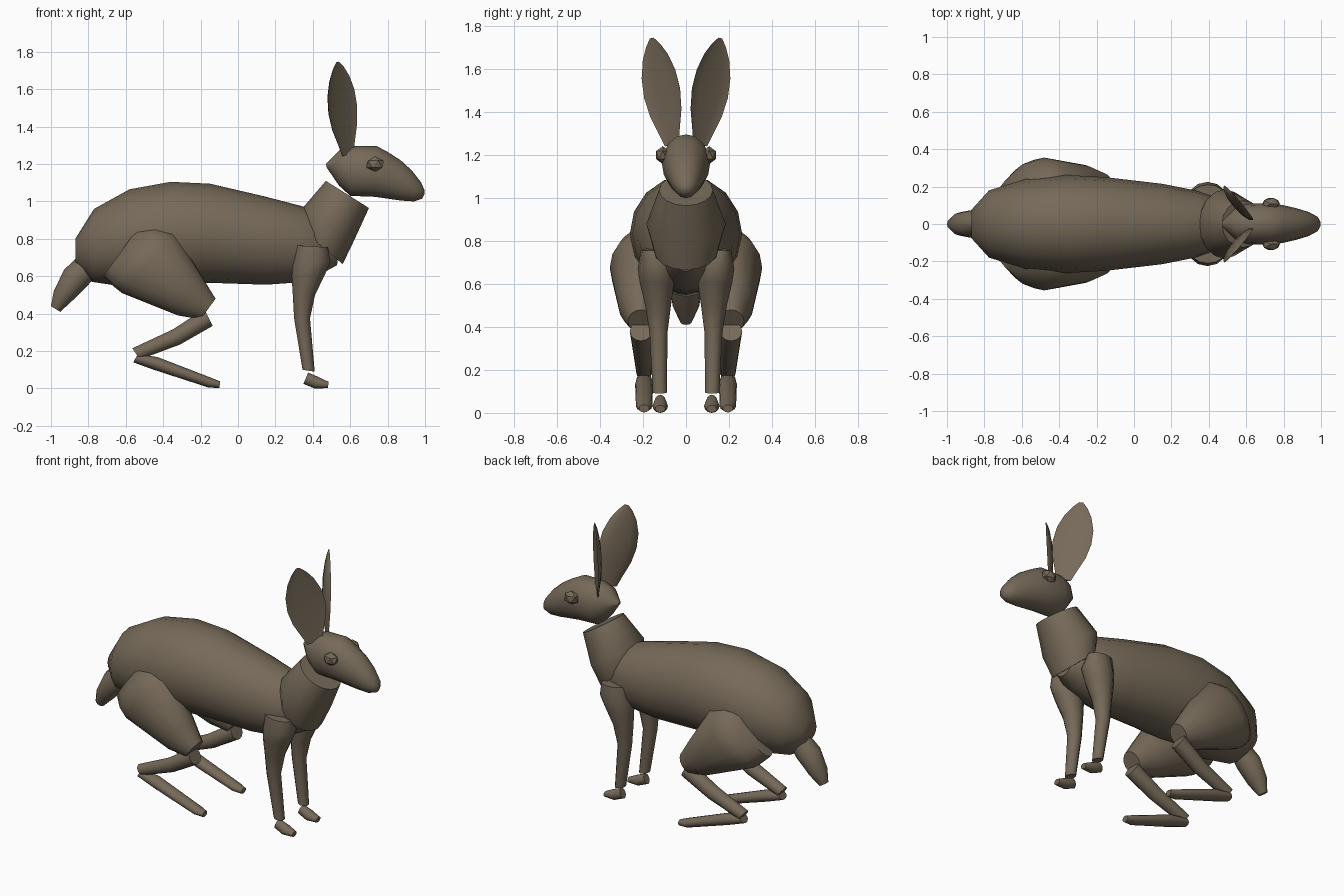
import bpy
import bmesh
from math import cos, sin, pi, radians
from mathutils import Vector

default_cube = bpy.data.objects.get("Cube")
if default_cube:
    bpy.data.objects.remove(default_cube, do_unlink=True)

# One brown fur colour for everything
fur = bpy.data.materials.new("brown_fur")
fur_colour = (0.18, 0.142, 0.098, 1)
fur.use_nodes = True
fur.diffuse_color = fur_colour
fur.node_tree.nodes["Principled BSDF"].inputs["Base Color"].default_value = fur_colour


def finish(name, bm, smooth_angle=50):
    """Turn a bmesh into a named, shaded, coloured object."""
    bmesh.ops.recalc_face_normals(bm, faces=bm.faces)
    mesh = bpy.data.meshes.new(name)
    bm.to_mesh(mesh)
    bm.free()
    mesh.materials.append(fur)
    part = bpy.data.objects.new(name, mesh)
    bpy.context.collection.objects.link(part)
    if smooth_angle:
        bpy.ops.object.select_all(action="DESELECT")
        bpy.context.view_layer.objects.active = part
        part.select_set(True)
        bpy.ops.object.shade_smooth_by_angle(angle=radians(smooth_angle))
    return part


def skin(name, loops, smooth_angle=50):
    """Bridge successive loops of points and cap both ends."""
    bm = bmesh.new()
    rows = [[bm.verts.new(point) for point in loop] for loop in loops]
    count = len(rows[0])
    for low, high in zip(rows, rows[1:]):
        for i in range(count):
            j = (i + 1) % count
            bm.faces.new((low[i], low[j], high[j], high[i]))
    bm.faces.new(rows[0])
    bm.faces.new(rows[-1])
    return finish(name, bm, smooth_angle)


def loft(name, sections, side=1, sides=16):
    """Each section: upper point (x, z), lower point (x, z), half width, y centre."""
    loops = []
    for upper_x, upper_z, lower_x, lower_z, width, *offset in sections:
        y = offset[0] * side if offset else 0
        upper = Vector((upper_x, y, upper_z))
        lower = Vector((lower_x, y, lower_z))
        centre, reach = (upper + lower) / 2, (upper - lower) / 2
        across = Vector((0, width, 0))
        angles = [2 * pi * i / sides for i in range(sides)]
        loops.append([centre + reach * cos(a) + across * sin(a) for a in angles])
    return skin(name, loops)


# Trunk, from rump to chest
loft("body", [
    (-.87, .80, -.87, .67, .075),
    (-.77, .96, -.78, .57, .18),
    (-.58, 1.065, -.58, .54, .24),
    (-.36, 1.105, -.36, .56, .262),
    (-.15, 1.095, -.15, .565, .25),
    (.15, 1.025, .15, .555, .215),
    (.36, .97, .29, .565, .18),
    (.44, .92, .44, .61, .14),
    (.54, .78, .53, .66, .07),
])

# Neck collar, leaning forward
loft("neck", [
    (.34, .85, .56, .665, .15),
    (.35, .97, .62, .79, .185),
    (.47, 1.11, .70, .965, .125),
])

# Head, from nape to nose
loft("head", [
    (.47, 1.20, .475, 1.18, .015),
    (.545, 1.275, .54, 1.085, .085),
    (.61, 1.297, .60, 1.03, .108),
    (.74, 1.297, .73, 1.025, .112),
    (.80, 1.265, .80, 1.015, .10),
    (.87, 1.22, .87, 1.005, .084),
    (.93, 1.165, .94, 1.0, .064),
    (.98, 1.10, .985, 1.015, .038),
    (.997, 1.06, .997, 1.04, .012),
])

# Stub tail, hanging back and down
loft("tail", [
    (-.84, .72, -.74, .62, .05),
    (-.93, .635, -.80, .555, .075),
    (-.985, .52, -.88, .475, .062),
    (-1, .44, -.95, .41, .028),
], sides=12)


def make_ear(side, label):
    """Tall leaf-shaped ear with a hollow facing forward and outward."""
    base = Vector((.588, .066 * side, 1.25))
    tip = Vector((.533, .16 * side, 1.745))
    axis = tip - base
    chord = Vector((-.67, .74 * side, -.2)).normalized()
    facing = axis.cross(chord).normalized()
    if facing.x < 0:
        facing.negate()
    outline = [(0, .045), (.12, .066), (.3, .1), (.48, .115),
               (.66, .108), (.82, .08), (.93, .045), (1, .012)]
    loops = []
    for t, half in outline:
        loop = []
        for i in range(12):
            a = 2 * pi * i / 12
            # The front side is pushed in to hollow the ear
            depth = sin(a) * (half * .3 if sin(a) < 0 else -half * .08)
            loop.append(base + axis * t + chord * half * cos(a) + facing * depth)
        loops.append(loop)
    skin(label + "_ear", loops, 45)


def make_eye(side, label):
    """Small faceted eye set into the side of the head."""
    bm = bmesh.new()
    bmesh.ops.create_icosphere(bm, subdivisions=1, radius=1)
    bmesh.ops.scale(bm, vec=(.052, .036, .042), verts=bm.verts)
    bmesh.ops.translate(bm, vec=(.733, .108 * side, 1.2), verts=bm.verts)
    finish(label + "_eye", bm, 0)


for side, label in ((1, "left"), (-1, "right")):
    make_ear(side, label)
    make_eye(side, label)

    # Folded hind leg
    loft(label + "_thigh", [
        (-.52, .88, -.72, .60, .085, .17),
        (-.43, .865, -.67, .55, .14, .19),
        (-.34, .84, -.62, .51, .155, .2),
        (-.20, .61, -.32, .39, .105, .21),
        (-.12, .48, -.20, .37, .06, .21),
    ], side)
    loft(label + "_shin", [
        (-.18, .425, -.135, .335, .052, .21),
        (-.35, .315, -.31, .235, .045, .2),
        (-.565, .215, -.525, .155, .036, .195),
    ], side, 12)
    loft(label + "_hind_foot", [
        (-.535, .185, -.56, .14, .034, .195),
        (-.43, .168, -.45, .1, .042, .195),
        (-.14, .056, -.16, .006, .038, .195),
        (-.095, .038, -.1, .002, .024, .195),
    ], side, 12)

    # Straight foreleg and paw
    loft(label + "_foreleg", [
        (.48, .755, .31, .765, .05, .16),
        (.495, .68, .29, .66, .085, .14),
        (.465, .61, .287, .6, .08, .135),
        (.412, .5, .293, .5, .06, .13),
        (.385, .375, .3, .375, .042, .128),
        (.41, .09, .345, .1, .033, .122),
    ], side, 12)
    loft(label + "_paw", [
        (.375, .085, .35, .025, .025, .12),
        (.43, .062, .41, .0, .036, .12),
        (.485, .035, .48, .002, .024, .12),
    ], side, 12)
